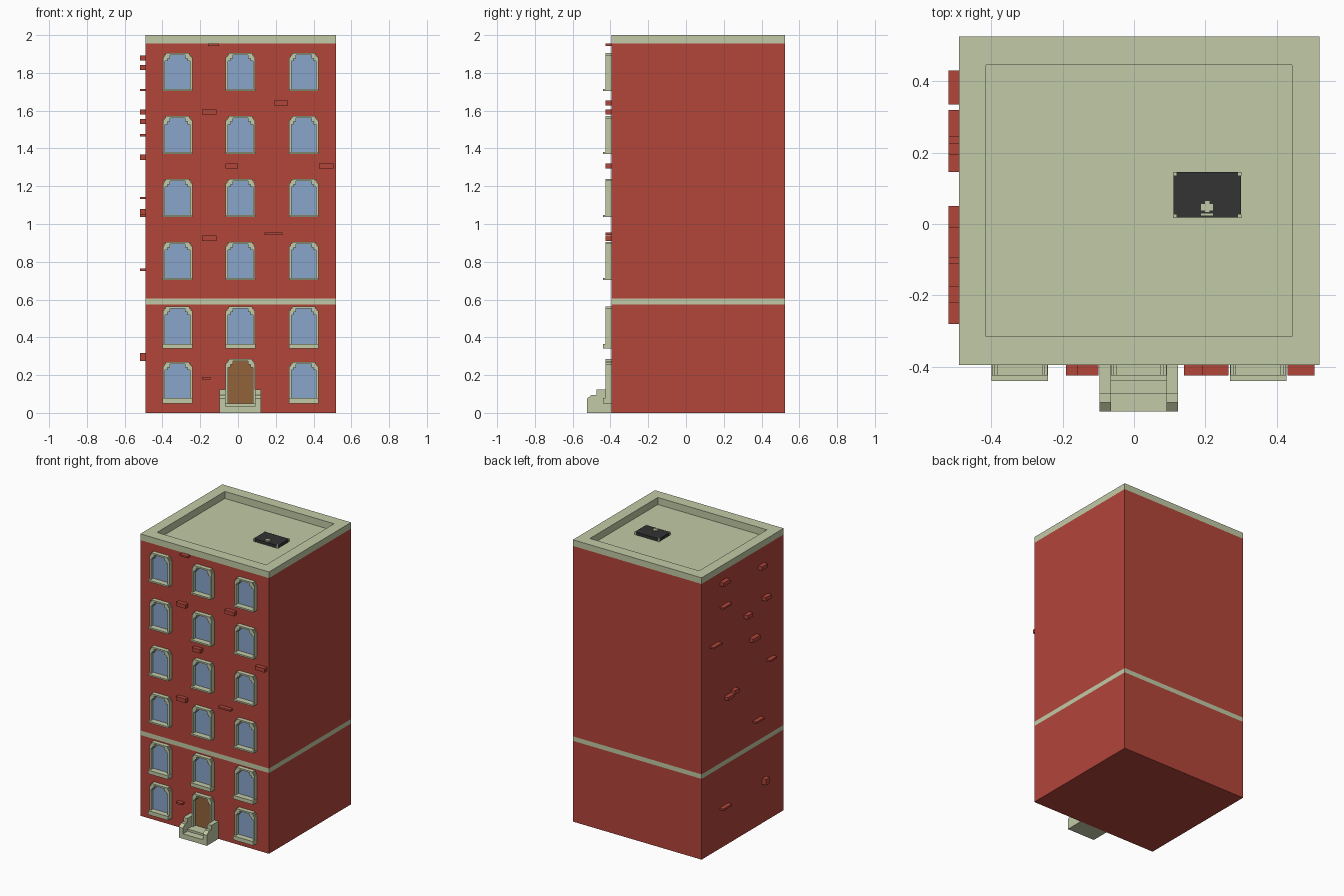
import bpy, bmesh

if "Cube" in bpy.data.objects:
    bpy.data.objects.remove(bpy.data.objects["Cube"])

def material(name, rgb):
    m = bpy.data.materials.new(name)
    m.diffuse_color = (*rgb, 1)
    m.use_nodes = True
    m.node_tree.nodes["Principled BSDF"].inputs["Base Color"].default_value = m.diffuse_color
    return m

RED = material("brick red", (0.45, 0.06, 0.042))
STONE = material("pale stone", (0.54, 0.59, 0.38))
BLUE = material("window blue", (0.25, 0.38, 0.60))
BROWN = material("door brown", (0.29, 0.127, 0.042))
DARK = material("hatch dark", (0.033, 0.033, 0.033))

X0, X1, Y0, Y1 = -0.49, 0.52, -0.395, 0.525   # wall planes
ROOF = 1.95                                   # sunken roof level

def finish(name, bm, *mats):
    bmesh.ops.recalc_face_normals(bm, faces=bm.faces[:])
    me = bpy.data.meshes.new(name)
    bm.to_mesh(me)
    bm.free()
    for m in mats:
        me.materials.append(m)
    ob = bpy.data.objects.new(name, me)
    bpy.context.collection.objects.link(ob)
    return ob

def prism(name, pts, vec, mat):
    """Flat outline extruded along a vector."""
    bm = bmesh.new()
    f = bm.faces.new([bm.verts.new(p) for p in pts])
    r = bmesh.ops.extrude_face_region(bm, geom=[f])
    vs = [g for g in r["geom"] if isinstance(g, bmesh.types.BMVert)]
    bmesh.ops.translate(bm, verts=vs, vec=vec)
    return finish(name, bm, mat)

def box(name, x0, x1, y0, y1, z0, z1, mat):
    pts = [(x0, y0, z0), (x1, y0, z0), (x1, y1, z0), (x0, y1, z0)]
    return prism(name, pts, (0, 0, z1 - z0), mat)

# Walls, stone band, crown and sunken roof as one stack of rings
bm = bmesh.new()
outer = (X0, X1, Y0, Y1)
inner = (-0.415, 0.442, -0.315, 0.446)
levels = [(outer, 0), (outer, 0.573), (outer, 0.605), (outer, 1.956),
          (outer, 2.0), (inner, 2.0), (inner, ROOF)]
rings = [[bm.verts.new((x, y, z)) for x, y in ((a, c), (b, c), (b, d), (a, d))]
         for (a, b, c, d), z in levels]
stone_rows = (1, 3, 4, 5)
for i in range(len(rings) - 1):
    for k in range(4):
        f = bm.faces.new((rings[i][k], rings[i][(k + 1) % 4],
                          rings[i + 1][(k + 1) % 4], rings[i + 1][k]))
        f.material_index = 1 if i in stone_rows else 0
bm.faces.new(rings[0])
bm.faces.new(rings[-1]).material_index = 1
finish("building_walls", bm, RED, STONE)

def mirrored(cx, half):
    """Right half outline, bottom to top, mirrored about cx."""
    return [(cx + x, z) for x, z in half] + [(cx - x, z) for x, z in reversed(half)]

def opening(name, cx, z0, z1, sill, pane_mat, sill_out=0.045):
    """Stepped-arch surround, pane and sill on the front wall."""
    out = [(0.078, z0), (0.078, z1 - 0.022), (0.071, z1 - 0.022),
           (0.071, z1 - 0.010), (0.063, z1 - 0.010), (0.063, z1)]
    zb = z0 + sill
    hole = [(0.066, z0), (0.066, z1 - 0.044), (0.053, z1 - 0.044),
            (0.053, z1 - 0.030), (0.040, z1 - 0.030), (0.040, z1 - 0.011)]
    loop = mirrored(cx, out) + mirrored(cx, hole)[::-1]
    prism(name + "_surround", [(x, Y0, z) for x, z in loop], (0, -0.03, 0), STONE)
    prism(name + "_pane", [(x, Y0, z) for x, z in mirrored(cx, hole)], (0, -0.004, 0), pane_mat)
    if sill_out:
        box(name + "_sill", cx - 0.079, cx + 0.079, Y0 - sill_out, Y0, z0, zb, STONE)

# Windows: three columns, six floors, door in the bottom middle
columns = (-0.32, 0.013, 0.348)
floors = [(0.05, 0.27, 0.028), (0.34, 0.563, 0.026), (0.703, 0.906, 0.011),
          (1.037, 1.239, 0.011), (1.37, 1.572, 0.011), (1.704, 1.906, 0.011)]
for r, (z0, z1, sill) in enumerate(floors):
    for c, cx in enumerate(columns):
        if (r, c) != (0, 1):
            opening(f"window_{r}_{c}", cx, z0, z1, sill, BLUE)
opening("door", columns[1], 0.04, 0.285, 0, BROWN, 0)

# Stoop: stepped cheek walls either side of low steps
cheek = [(Y0, 0), (-0.525, 0), (-0.525, 0.075), (-0.50, 0.095),
         (-0.475, 0.095), (-0.475, 0.125), (Y0 - 0.03, 0.125), (Y0, 0.125)]
for side, x in (("left", -0.097), ("right", 0.091)):
    prism(f"stoop_cheek_{side}", [(x, y, z) for y, z in cheek], (0.032, 0, 0), STONE)
steps = [(Y0, 0), (-0.525, 0), (-0.525, 0.035), (-0.475, 0.035), (-0.475, 0.05), (Y0, 0.05)]
prism("stoop_steps", [(-0.065, y, z) for y, z in steps], (0.156, 0, 0), STONE)

# Loose bricks on the front: x range, z range
front = [(-0.16, -0.10, 1.943, 1.955), (0.19, 0.265, 1.628, 1.655),
         (-0.19, -0.115, 1.58, 1.607), (-0.065, 0.0, 1.293, 1.32),
         (0.43, 0.505, 1.293, 1.32), (-0.19, -0.115, 0.91, 0.938),
         (0.14, 0.235, 0.943, 0.955), (-0.19, -0.145, 0.178, 0.19)]
for i, (a, b, z0, z1) in enumerate(front):
    box(f"front_brick_{i}", a, b, Y0 - 0.03, Y0, z0, z1, RED)

# Loose bricks on the left: y range, z range
left = [(-0.175, -0.11, 1.815, 1.842), (0.245, 0.32, 1.865, 1.892),
        (-0.22, -0.155, 1.58, 1.607), (0.225, 0.32, 1.704, 1.716),
        (-0.01, 0.05, 1.53, 1.557), (-0.095, -0.01, 1.34, 1.367),
        (0.335, 0.43, 1.464, 1.476), (-0.28, -0.2, 1.132, 1.144),
        (0.195, 0.27, 1.037, 1.06), (0.145, 0.195, 1.05, 1.08),
        (-0.14, -0.05, 0.752, 0.765), (0.225, 0.32, 0.275, 0.29),
        (-0.2, -0.155, 0.275, 0.317)]
for i, (a, b, z0, z1) in enumerate(left):
    box(f"left_brick_{i}", X0 - 0.03, X0, a, b, z0, z1, RED)

# Roof hatch with pale corner studs and handle
HT = ROOF + 0.02
box("roof_hatch", 0.11, 0.30, 0.018, 0.145, ROOF, HT, DARK)
for i, x in enumerate((0.114, 0.296)):
    for j, y in enumerate((0.022, 0.141)):
        box(f"hatch_stud_{i}{j}", x - 0.005, x + 0.005, y - 0.005, y + 0.005, ROOF, HT + 0.002, STONE)
box("hatch_handle_bar", 0.188, 0.222, 0.038, 0.056, HT, HT + 0.004, STONE)
box("hatch_handle_post", 0.197, 0.213, 0.032, 0.066, HT, HT + 0.006, STONE)
box("hatch_latch", 0.188, 0.222, 0.024, 0.029, HT, HT + 0.004, STONE)
